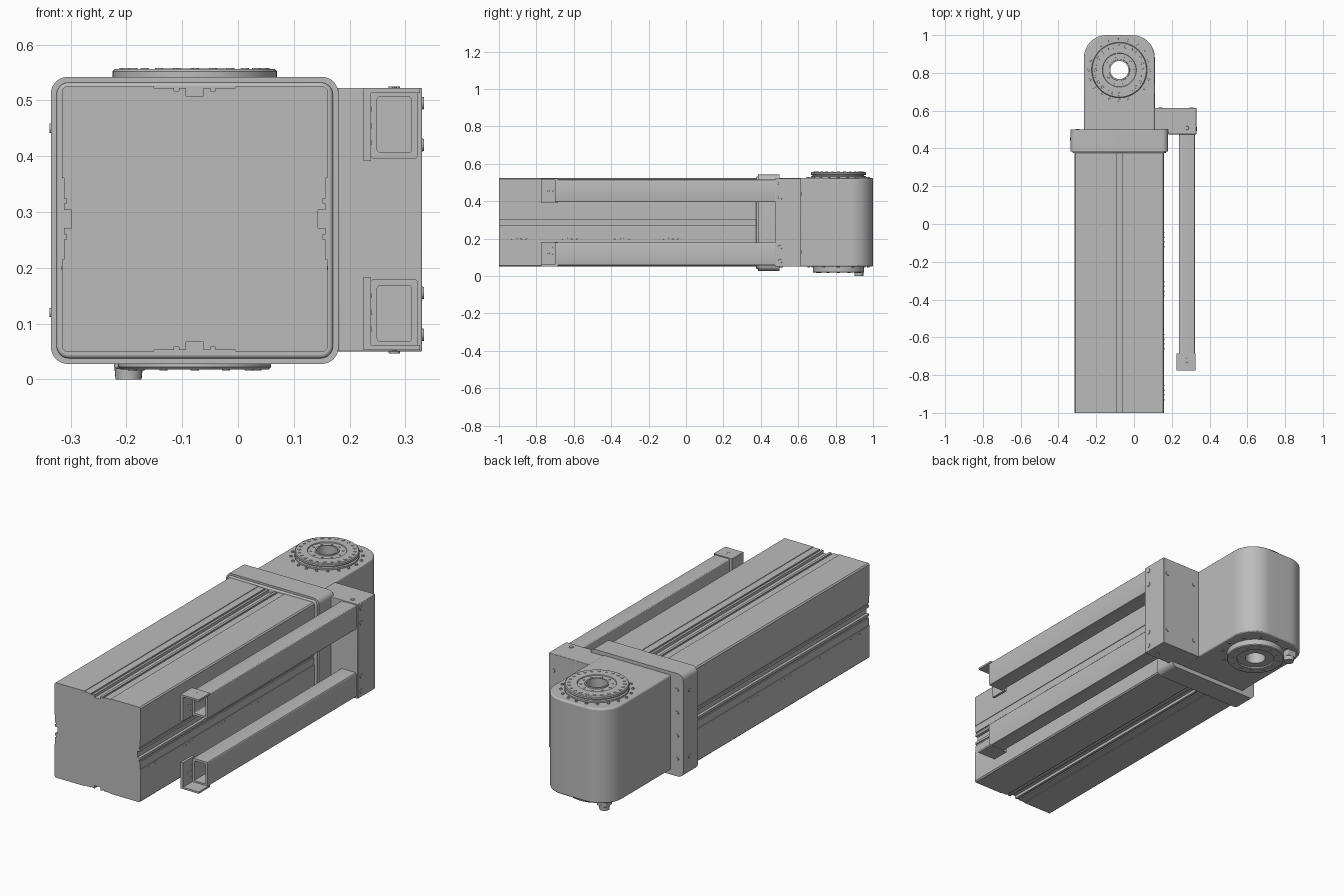
import bpy, bmesh
from math import sin, cos, pi, radians
from mathutils import Vector, Matrix

cube = bpy.data.objects.get("Cube")
if cube:
    bpy.data.objects.remove(cube, do_unlink=True)

# Single grey material
grey = bpy.data.materials.new("machine grey")
grey.use_nodes = True
GREY = (0.5, 0.5, 0.5, 1)
grey.diffuse_color = GREY
grey.node_tree.nodes["Principled BSDF"].inputs["Base Color"].default_value = GREY

CX, CZ = -0.0775, 0.2875      # beam axis
JY = 0.815                    # joint centre along y
BORE = 0.048


def finish(name, bm, bevel=0, smooth=True):
    bmesh.ops.recalc_face_normals(bm, faces=bm.faces)
    mesh = bpy.data.meshes.new(name)
    bm.to_mesh(mesh)
    bm.free()
    mesh.materials.append(grey)
    ob = bpy.data.objects.new(name, mesh)
    bpy.context.collection.objects.link(ob)
    bpy.ops.object.select_all(action='DESELECT')
    ob.select_set(True)
    bpy.context.view_layer.objects.active = ob
    if smooth:
        bpy.ops.object.shade_smooth_by_angle(angle=radians(30))
    if bevel:
        mod = ob.modifiers.new("edge", 'BEVEL')
        mod.width, mod.segments, mod.limit_method = bevel, 3, 'ANGLE'
        mod.angle_limit = radians(40)
    return ob


def prism(name, pts, axis, a, b, bevel=0):
    """Extrude a 2D outline along y (outline in xz) or z (outline in xy)."""
    bm = bmesh.new()
    place = (lambda p: (p[0], a, p[1])) if axis == 'y' else (lambda p: (p[0], p[1], a))
    face = bm.faces.new([bm.verts.new(place(p)) for p in pts])
    top = bmesh.ops.extrude_face_region(bm, geom=[face])
    move = Vector((0, b - a, 0)) if axis == 'y' else Vector((0, 0, b - a))
    bmesh.ops.translate(bm, vec=move, verts=[v for v in top["geom"] if isinstance(v, bmesh.types.BMVert)])
    return finish(name, bm, bevel)


def rounded(x0, x1, y0, y1, radii, n=12):
    """Rectangle outline; radii run anticlockwise from the upper right corner."""
    pts = []
    corners = [(x1, y1, -1, -1), (x0, y1, 1, -1), (x0, y0, 1, 1), (x1, y0, -1, 1)]
    for k, (x, y, sx, sy) in enumerate(corners):
        r = radii[k]
        if not r:
            pts.append((x, y))
            continue
        for i in range(n + 1):
            t = pi / 2 * (k + i / n)
            pts.append((x + sx * r + r * cos(t), y + sy * r + r * sin(t)))
    return pts


def box(name, x, y, z, bevel=0):
    return prism(name, rounded(*x, *y, [0] * 4), 'z', *z, bevel)


def lathe(name, profile, steps=64):
    """Closed (radius, z) outline spun round the joint axis."""
    bm = bmesh.new()
    rings = [[bm.verts.new((CX + r * cos(2 * pi * i / steps), JY + r * sin(2 * pi * i / steps), z))
              for r, z in profile] for i in range(steps)]
    m = len(profile)
    for i in range(steps):
        p, q = rings[i], rings[(i + 1) % steps]
        for j in range(m):
            k = (j + 1) % m
            bm.faces.new((p[j], q[j], q[k], p[k]))
    return finish(name, bm)


def bolts(name, spots, normal, r, h, sides=12):
    """Short round heads standing on a surface."""
    bm = bmesh.new()
    n = Vector(normal)
    turn = n.to_track_quat('Z', 'Y').to_matrix().to_4x4()
    for s in spots:
        bmesh.ops.create_cone(bm, cap_ends=True, segments=sides, radius1=r, radius2=r * 0.9,
                              depth=2 * h, matrix=Matrix.Translation(s) @ turn)
    return finish(name, bm)


def ring(radius, count, z):
    return [(CX + radius * cos(2 * pi * i / count), JY + radius * sin(2 * pi * i / count), z)
            for i in range(count)]


# Slotted beam: one side outline repeated four times
H = 0.2375
half = [(0.016, 0.017), (0.016, 0.003), (0.028, 0.003), (0.028, 0.008),
        (0.037, 0.008), (0.037, 0.003), (0.073, 0.003), (0.073, 0), (H - 0.006, 0)]
side = [(-t, d) for t, d in reversed(half)] + half
outline = []
for k in range(4):
    c, s = cos(k * pi / 2), sin(k * pi / 2)
    for t, d in side:
        u, v = t, -(H - d)
        outline.append((CX + u * c - v * s, CZ + u * s + v * c))
prism("slotted_beam", outline, 'y', -1, 0.4)

# Rows of tiny fasteners along the beam sides
for name, sx in (("left", 1), ("right", -1)):
    spots = [(CX + sx * H, y + 0.025 * i, 0.2) for y in (-0.93, -0.66, -0.38, -0.12) for i in range(4)]
    bolts(name + "_beam_pins", spots, (sx, 0, 0), 0.004, 0.001, 8)

# Collar clamped round the beam end
prism("collar", rounded(-0.335, 0.18, 0.028, 0.542, [0.03] * 4), 'y', 0.385, 0.5)
prism("collar_lip", rounded(-0.325, 0.17, 0.038, 0.532, [0.022] * 4), 'y', 0.375, 0.39, 0.006)
bolts("collar_bolts", [(x, 0.5, 0.115 + 0.115 * i) for x in (-0.3, 0.145) for i in range(4)],
      (0, 1, 0), 0.011, 0.004)
bolts("collar_side_bolts", [(-0.335, 0.45, z) for z in (0.12, 0.45)], (-1, 0, 0), 0.009, 0.003)

# Joint housing with bore
housing = prism("joint_housing", rounded(-0.265, 0.11, 0.49, 1.0, [0.12, 0.12, 0, 0], 16), 'z', 0.05, 0.525, 0.008)
bpy.ops.mesh.primitive_cylinder_add(vertices=64, radius=BORE, depth=2, location=(CX, JY, CZ))
cutter = bpy.context.object
cutter.name = "bore_cutter"
cutter.hide_render = True
cut = housing.modifiers.new("bore", 'BOOLEAN')
cut.operation, cut.object, cut.solver = 'DIFFERENCE', cutter, 'EXACT'
bpy.context.view_layer.objects.active = housing
for mod in [m.name for m in housing.modifiers if m.type in {'BEVEL', 'BOOLEAN'}]:
    bpy.ops.object.modifier_apply(modifier=mod)
bpy.data.objects.remove(cutter, do_unlink=True)
housing.select_set(True)
bpy.ops.object.shade_smooth_by_angle(angle=radians(30))

# Turntable flanges above and below
lathe("top_flange", [(BORE, 0.52), (0.147, 0.52), (0.147, 0.533), (0.138, 0.535), (0.138, 0.54),
                     (0.147, 0.542), (0.147, 0.552), (0.143, 0.556), (0.09, 0.556), (0.088, 0.552),
                     (0.056, 0.552), (0.055, 0.557), (BORE, 0.557)])
lathe("bottom_flange", [(BORE, 0.055), (0.137, 0.055), (0.137, 0.022), (0.133, 0.018),
                        (0.09, 0.018), (0.088, 0.024), (BORE, 0.024)])
bolts("top_flange_bolts", ring(0.127, 24, 0.556), (0, 0, 1), 0.008, 0.002)
bolts("top_hub_bolts", ring(0.073, 10, 0.552), (0, 0, 1), 0.006, 0.002)
bolts("top_rim_bolts", ring(0.163, 20, 0.525), (0, 0, 1), 0.007, 0.006)
bolts("bottom_flange_bolts", ring(0.112, 12, 0.018), (0, 0, -1), 0.008, 0.002)
bolts("bottom_rim_bolts", ring(0.16, 12, 0.05), (0, 0, -1), 0.007, 0.004)

# Stop peg under the housing
box("stop_peg_base", (-0.222, -0.17), (0.9, 0.95), (0.02, 0.055), 0.004)
bolts("stop_peg", [(-0.196, 0.925, 0.015)], (0, 0, -1), 0.026, 0.015, 24)

# Side bracket carrying the arms
box("side_bracket", (0.18, 0.33), (0.475, 0.615), (0.05, 0.522), 0.003)
box("bracket_root", (0.105, 0.185), (0.499, 0.615), (0.05, 0.522), 0.003)
levels = (0.08, 0.155, 0.42, 0.495)
bolts("bracket_side_bolts", [(0.33, 0.503, z) for z in levels], (1, 0, 0), 0.012, 0.003)
bolts("bracket_back_bolts", [(x, 0.615, z) for x in (0.14, 0.305) for z in (0.13, 0.44)],
      (0, 1, 0), 0.011, 0.003)
for name, z, up in (("top", 0.522, 1), ("bottom", 0.05, -1)):
    bolts(name + "_bracket_bolt", [(0.28, 0.508, z)], (0, 0, up), 0.011, 0.003)


def tube(name, x0, x1, z0, z1, y0, y1, wall):
    """Square tube, open at both ends."""
    bm = bmesh.new()
    loops = []
    for y, w in ((y0, 0), (y1, 0), (y1, wall), (y0, wall)):
        pts = rounded(x0 + w, x1 - w, z0 + w, z1 - w, [0.006] * 4, 3)
        loops.append([bm.verts.new((px, y, pz)) for px, pz in pts])
    n = len(loops[0])
    for k in range(4):
        p, q = loops[k], loops[(k + 1) % 4]
        for i in range(n):
            j = (i + 1) % n
            bm.faces.new((p[i], p[j], q[j], q[i]))
    return finish(name, bm)


# Two hollow arms with angle-plate ends, mirrored about mid height
for name, s in (("upper", 1), ("lower", -1)):
    def span(a, b):
        return sorted((CZ + s * a, CZ + s * b))
    tube(name + "_arm", 0.238, 0.322, *span(0.108, 0.23), -0.7, 0.48, 0.011)
    box(name + "_arm_cap_plate", (0.225, 0.326), (-0.775, -0.685), span(0.226, 0.235))
    box(name + "_arm_side_plate", (0.225, 0.238), (-0.775, -0.685), span(0.104, 0.235))
    holes = [(0.238, y, CZ + s * h) for y, h in
             ((-0.71, 0.137), (-0.71, 0.167), (-0.71, 0.197), (-0.735, 0.167))]
    bolts(name + "_plate_pins", holes, (1, 0, 0), 0.005, 0.001, 8)
    bolts(name + "_cap_pins", [(0.28, y, CZ + s * 0.235) for y in (-0.735, -0.715)],
          (0, 0, s), 0.005, 0.001, 8)
